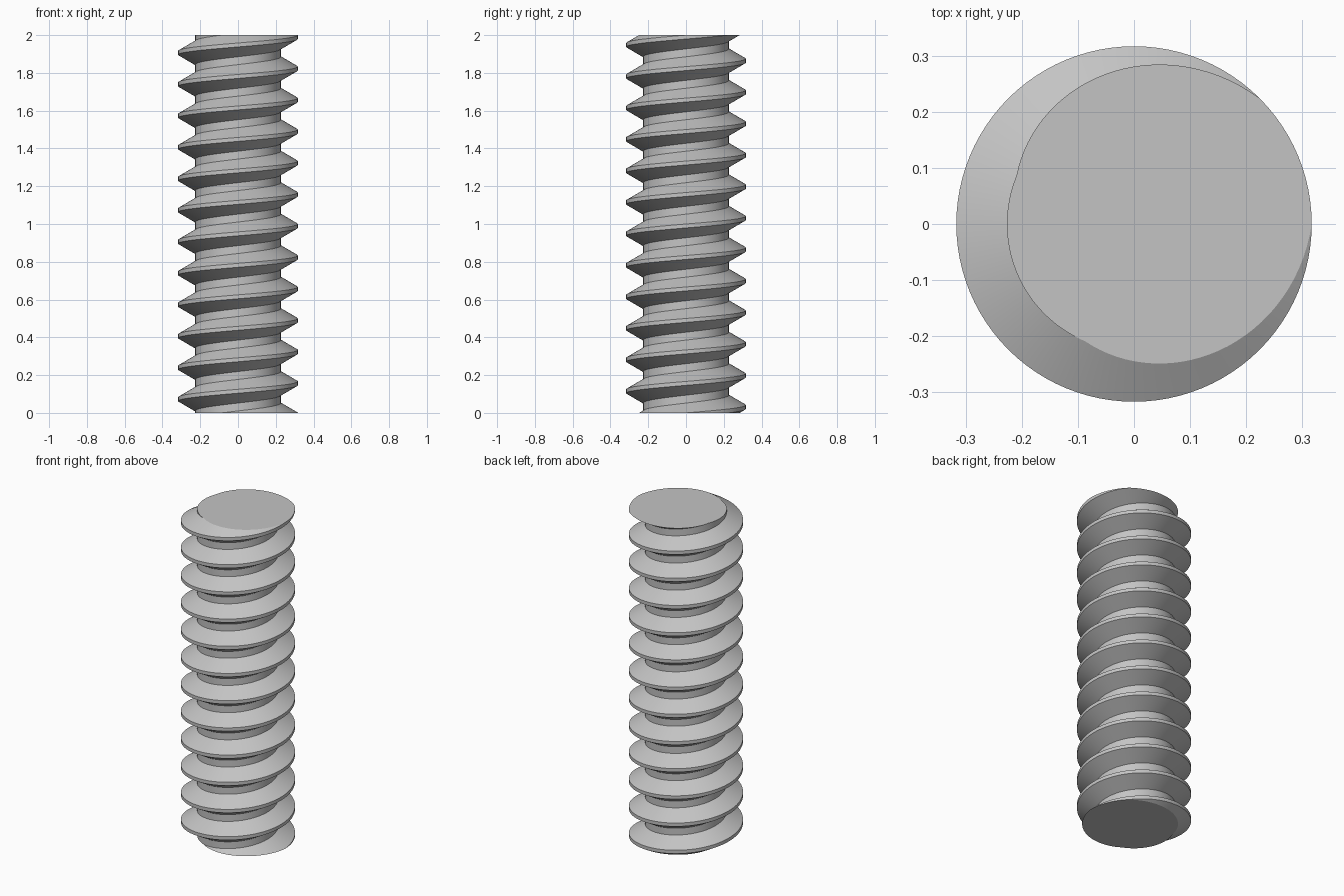
import bpy
import bmesh
import math

cube = bpy.data.objects.get("Cube")
if cube:
    bpy.data.objects.remove(cube, do_unlink=True)

LENGTH = 2.0
TURNS = 12
PITCH = LENGTH / TURNS
CREST = 0.3167                                   # outer radius
ROOT = CREST - PITCH * math.sqrt(3) / 2 * 5 / 8  # 60 degree thread depth
SEGMENTS = 96

# Thread profile: (radius, height in pitches), root flat then crest flat
PROFILE = [(ROOT, -11 / 16), (ROOT, -7 / 16), (CREST, -1 / 8), (CREST, 0)]

steel = bpy.data.materials.new("steel grey")
steel.use_nodes = True
color = (0.55, 0.55, 0.55, 1)
steel.diffuse_color = color
steel.node_tree.nodes["Principled BSDF"].inputs["Base Color"].default_value = color

# Sweep the profile along a right-handed helix, past both ends
bm = bmesh.new()
rows = []
for k in range(-2 * SEGMENTS, (TURNS + 3) * SEGMENTS + 1):
    a = math.tau * k / SEGMENTS
    rows.append([bm.verts.new((r * math.cos(a), r * math.sin(a),
                               PITCH * (k / SEGMENTS + h))) for r, h in PROFILE])

for k in range(len(rows) - 1):
    here, ahead = list(rows[k]), list(rows[k + 1])
    # Join each turn to the start of the turn above it
    if k + 1 + SEGMENTS < len(rows):
        here.append(rows[k + SEGMENTS][0])
        ahead.append(rows[k + 1 + SEGMENTS][0])
    for i in range(len(here) - 1):
        bm.faces.new((here[i], ahead[i], ahead[i + 1], here[i + 1]))

# Cut both ends flat and cap them
for z, side in ((0, -1), (LENGTH, 1)):
    cut = bmesh.ops.bisect_plane(
        bm, geom=bm.verts[:] + bm.edges[:] + bm.faces[:], dist=1e-5,
        plane_co=(0, 0, z), plane_no=(0, 0, side), clear_outer=True)
    rim = [e for e in cut["geom_cut"] if isinstance(e, bmesh.types.BMEdge)]
    bmesh.ops.edgeloop_fill(bm, edges=rim)

bmesh.ops.recalc_face_normals(bm, faces=bm.faces[:])
mesh = bpy.data.meshes.new("threaded_rod")
bm.to_mesh(mesh)
bm.free()
mesh.materials.append(steel)

rod = bpy.data.objects.new("threaded_rod", mesh)
bpy.context.collection.objects.link(rod)
bpy.ops.object.select_all(action='DESELECT')
rod.select_set(True)
bpy.context.view_layer.objects.active = rod
bpy.ops.object.shade_smooth_by_angle(angle=math.radians(30))
